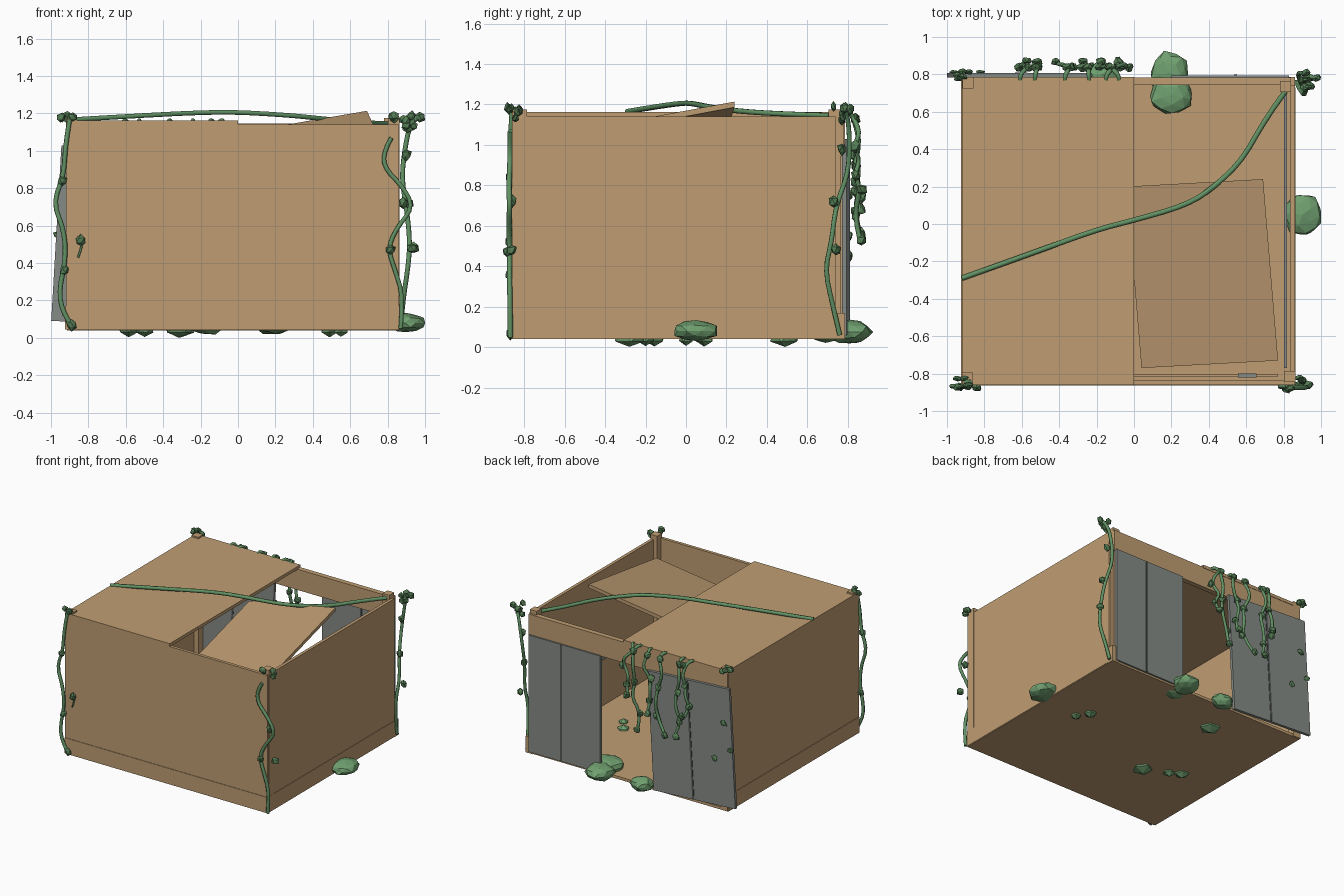
import bpy, bmesh, random
from mathutils import Vector, Matrix

random.seed(4)


def mat(name, rgb):
    m = bpy.data.materials.new(name)
    lin = [((c / 255 + 0.055) / 1.055) ** 2.4 for c in rgb]
    m.diffuse_color = (*lin, 1)
    return m


WOOD = mat("tan wood", (192, 158, 115))
METAL = mat("grey sheet metal", (134, 139, 134))
DARK = mat("dark grey seam", (84, 88, 86))
VINE = mat("vine green", (98, 146, 100))
LEAF = mat("leaf green", (84, 124, 84))
MOSS = mat("bush green", (112, 160, 112))


def finish(name, bm, material):
    bmesh.ops.recalc_face_normals(bm, faces=bm.faces[:])
    me = bpy.data.meshes.new(name)
    bm.to_mesh(me)
    bm.free()
    me.materials.append(material)
    ob = bpy.data.objects.new(name, me)
    bpy.context.collection.objects.link(ob)
    return ob


def box(name, lo, hi, material=WOOD, rot_y=0.0, pivot=None):
    lo, hi = Vector(lo), Vector(hi)
    bm = bmesh.new()
    bmesh.ops.create_cube(bm, size=1)
    size, mid = hi - lo, (lo + hi) / 2
    for v in bm.verts:
        v.co = Vector(a * b for a, b in zip(v.co, size)) + mid
    if rot_y:
        bmesh.ops.rotate(bm, verts=bm.verts[:], cent=pivot or mid,
                         matrix=Matrix.Rotation(rot_y, 3, 'Y'))
    return finish(name, bm, material)


def blob(name, centre, radii, material, jitter=0.12, sub=1):
    """Faceted lump for bushes and leaves."""
    bm = bmesh.new()
    bmesh.ops.create_icosphere(bm, subdivisions=sub, radius=1)
    turn = Matrix.Rotation(random.uniform(0, 6.28), 3, 'Z')
    for v in bm.verts:
        p = turn @ v.co * (1 + random.uniform(-jitter, jitter))
        v.co = Vector(a * b for a, b in zip(p, radii)) + Vector(centre)
    return finish(name, bm, material)


def vine(name, pts, radius=0.013, leaves=()):
    cu = bpy.data.curves.new(name, 'CURVE')
    cu.dimensions = '3D'
    cu.bevel_depth = radius
    cu.bevel_resolution = 1
    cu.use_fill_caps = True
    sp = cu.splines.new('NURBS')
    sp.points.add(len(pts) - 1)
    for q, p in zip(sp.points, pts):
        q.co = (*p, 1)
    sp.order_u = 3
    sp.use_endpoint_u = True
    sp.resolution_u = 3
    cu.materials.append(VINE)
    ob = bpy.data.objects.new(name, cu)
    bpy.context.collection.objects.link(ob)
    bpy.ops.object.select_all(action='DESELECT')
    ob.select_set(True)
    bpy.context.view_layer.objects.active = ob
    bpy.ops.object.convert(target='MESH')
    for i, p in enumerate(leaves):
        blob(f"{name}_leaf_{i}", p, (0.028, 0.024, 0.03), LEAF, 0.25)


# floor, walls and skirting boards
box("floor", (-0.915, -0.855, 0.04), (0.86, 0.78, 0.062))
box("front_wall", (-0.92, -0.86, 0.05), (0.86, -0.835, 1.14))
box("left_wall", (-0.92, -0.86, 0.05), (-0.895, 0.78, 1.14))
box("right_wall", (0.835, -0.86, 0.05), (0.86, 0.74, 1.14))
box("front_skirting", (-0.92, -0.864, 0.045), (0.862, -0.855, 0.17))
box("right_skirting", (0.855, -0.862, 0.045), (0.864, 0.73, 0.17))
box("left_skirting", (-0.924, -0.862, 0.045), (-0.915, 0.78, 0.17))
box("back_lintel", (-0.915, 0.742, 0.98), (0.84, 0.782, 1.145))

# corner posts
for name, x, y in (("front_left", -0.89, -0.825), ("front_right", 0.833, -0.815),
                   ("back_left", -0.887, 0.755), ("back_right", 0.81, 0.735)):
    box(name + "_post", (x - 0.03, y - 0.03, 0.045), (x + 0.03, y + 0.03, 1.175))
box("back_right_post_foot", (0.80, 0.725, 0.04), (0.862, 0.785, 0.17))

# fixed half of the roof, and the loose panel fallen into the open half
box("roof_half", (-0.92, -0.86, 1.138), (0.0, 0.785, 1.163))
bm = bmesh.new()
bmesh.ops.create_cube(bm, size=1)
for v in bm.verts:
    u, w, t = v.co + Vector((0.5, 0.5, 0.5))
    x = 0.04 + 0.73 * u - 0.08 * w
    y = -0.77 + 0.04 * u + 0.97 * w
    v.co = (x, y, 1.21 - 0.16 * (0.69 - x) - 0.2 * (0.22 - y) + 0.028 * (t - 1))
finish("fallen_roof_panel", bm, WOOD)

# inner rails
box("right_inner_rail", (0.803, -0.77, 0.45), (0.817, 0.70, 0.49), METAL)
box("front_inner_rail", (0.0, -0.815, 0.45), (0.77, -0.803, 0.49))
for x in (0.58, 0.63):
    box("rail_bracket", (x - 0.025, -0.82, 0.47), (x + 0.025, -0.798, 0.5), METAL)

# back doors: one straight, one hanging crooked
box("straight_door", (0.2, 0.772, 0.055), (0.83, 0.794, 0.985), METAL)
box("straight_door_seam", (0.535, 0.77, 0.06), (0.55, 0.798, 0.98), DARK)
hang = Vector((-0.612, 0.795, 0.54))
box("crooked_door", (-0.972, 0.784, 0.07), (-0.252, 0.806, 1.01), METAL, 0.058, hang)
box("crooked_door_seam", (-0.61, 0.782, 0.075), (-0.595, 0.81, 1.005), DARK, 0.058, hang)

# long vine across the roof
vine("roof_vine", [(-0.92, -0.29, 1.165), (-0.5, -0.14, 1.19), (-0.2, -0.03, 1.205),
                   (0.0, 0.02, 1.207), (0.28, 0.1, 1.19), (0.42, 0.19, 1.175),
                   (0.58, 0.34, 1.16), (0.7, 0.56, 1.15), (0.81, 0.71, 1.145)], 0.014)

# corner vines
vine("front_right_vine",
     [(0.82, -0.868, 1.07), (0.78, -0.87, 1.0), (0.78, -0.87, 0.91), (0.88, -0.875, 0.81),
      (0.94, -0.872, 0.7), (0.85, -0.875, 0.59), (0.8, -0.872, 0.48), (0.84, -0.872, 0.36),
      (0.885, -0.87, 0.22), (0.87, -0.868, 0.05)], 0.013,
     [(0.815, -0.885, 0.47), (0.93, -0.86, 0.48), (0.885, -0.86, 0.72)])
vine("front_left_vine",
     [(-0.9, -0.86, 1.17), (-0.925, -0.87, 1.02), (-0.93, -0.87, 0.87), (-0.99, -0.865, 0.72),
      (-0.93, -0.875, 0.58), (-0.92, -0.87, 0.42), (-0.96, -0.87, 0.24), (-0.93, -0.872, 0.12),
      (-0.88, -0.868, 0.05)], 0.013,
     [(-0.94, -0.87, 0.84), (-0.84, -0.875, 0.52), (-0.93, -0.87, 0.36), (-0.89, -0.87, 0.07)])
vine("front_wall_tendril", [(-0.83, -0.865, 0.52), (-0.84, -0.868, 0.47), (-0.855, -0.865, 0.43)], 0.006)
vine("back_right_vine",
     [(0.96, 0.78, 1.18), (0.92, 0.8, 1.15), (0.89, 0.81, 1.0), (0.875, 0.8, 0.85),
      (0.9, 0.74, 0.7), (0.92, 0.72, 0.52), (0.91, 0.685, 0.38), (0.88, 0.73, 0.19),
      (0.87, 0.76, 0.06)], 0.013,
     [(0.97, 0.78, 1.18), (0.92, 0.81, 1.17), (0.9, 0.77, 0.98), (0.94, 0.74, 0.48), (0.91, 0.73, 0.72)])

# sprouts on the post tops
for name, x, y in (("front_left", -0.9, -0.845), ("front_right", 0.88, -0.845),
                   ("back_left", -0.93, 0.79), ("back_right", 0.91, 0.76)):
    for i in range(5):
        c = (x + random.uniform(-0.05, 0.05), y + random.uniform(-0.04, 0.03),
             1.15 + random.uniform(-0.04, 0.04))
        blob(f"{name}_sprout_{i}", c, (0.026, 0.016, 0.024), LEAF, 0.25)

# strands hanging from the back lintel
for i, (x, low) in enumerate(((-0.08, 0.78), (-0.15, 0.53), (-0.24, 0.68),
                              (-0.37, 0.55), (-0.53, 0.56), (-0.61, 0.74))):
    pts, n = [(x, 0.765, 1.15), (x, 0.8, 1.175)], 6
    for k in range(n):
        z = 1.13 - (1.13 - low) * k / (n - 1)
        pts.append((x + random.uniform(-0.045, 0.045), 0.83 + 0.03 * (k % 2), z))
    vine(f"hanging_vine_{i}", pts, 0.012,
         [(p[0] + random.uniform(-0.02, 0.02), p[1] + 0.008, p[2]) for p in (pts[2], pts[4], pts[6], pts[7])])
for x, z in ((-0.9, 0.75), (-0.82, 0.45), (-0.96, 0.55)):
    blob("door_leaf", (x, 0.812, z), (0.03, 0.012, 0.025), LEAF, 0.25)

# bushes around the base and through the floor
for i, (x, y, z, rx, ry, rz) in enumerate((
        (0.9, 0.05, 0.08, 0.1, 0.115, 0.05), (0.19, 0.81, 0.075, 0.105, 0.11, 0.06),
        (0.2, 0.69, 0.085, 0.12, 0.1, 0.06), (-0.17, 0.8, 0.07, 0.09, 0.07, 0.055))):
    blob(f"bush_{i}", (x, y, z), (rx, ry, rz), MOSS, 0.1, 2)
for i, (x, y, r) in enumerate(((-0.32, -0.28, 0.08), (-0.585, -0.156, 0.06), (-0.5, -0.2, 0.05),
                               (0.49, 0.09, 0.05), (0.55, 0.0, 0.04), (-0.31, 0.49, 0.08))):
    blob(f"floor_moss_{i}", (x, y, 0.05), (r, r, 0.045), MOSS, 0.1)
